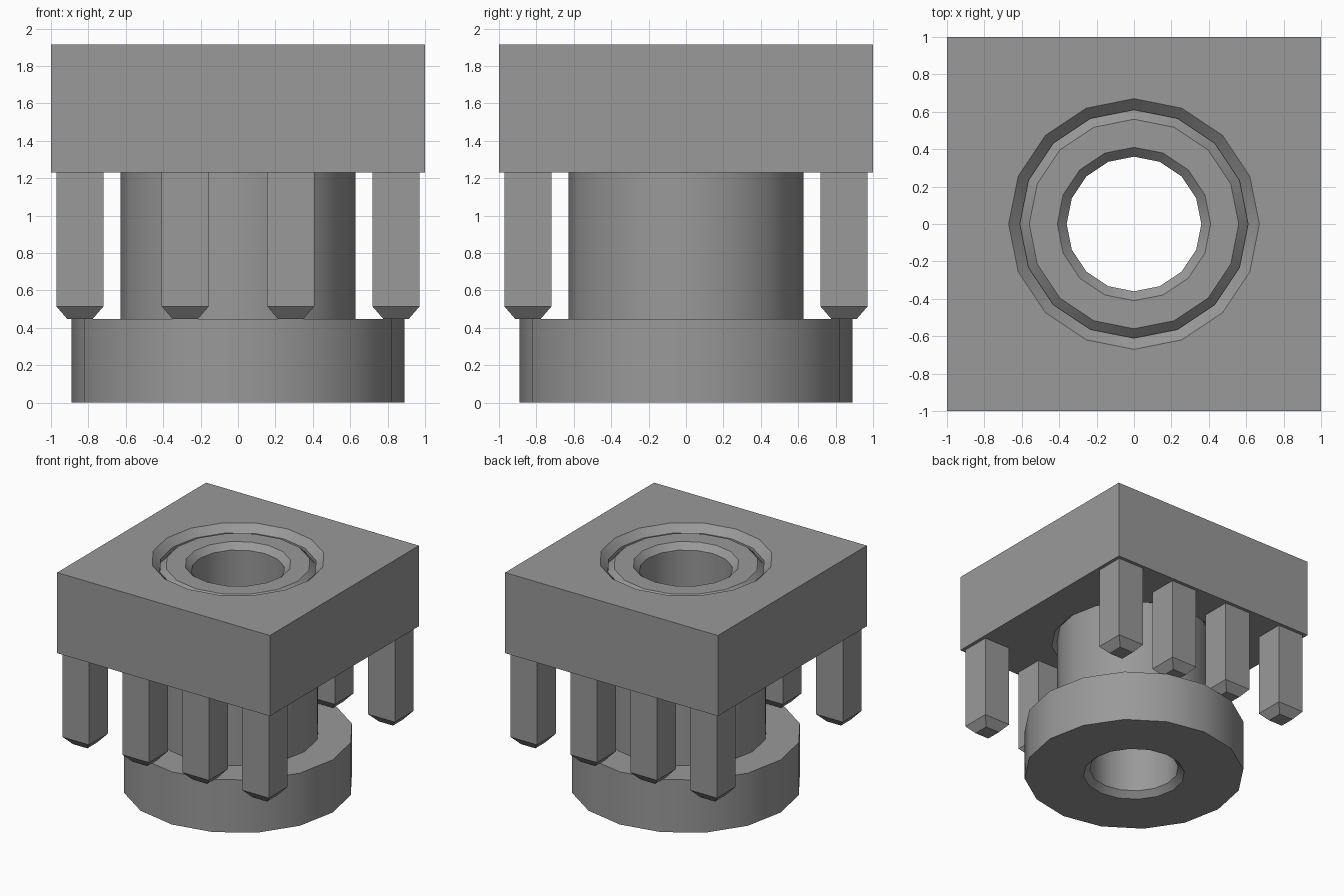
import bpy, bmesh, math

if "Cube" in bpy.data.objects:
    bpy.data.objects.remove(bpy.data.objects["Cube"])

SIDES = 16

grey = bpy.data.materials.new("plain_grey")
grey.use_nodes = True
grey.diffuse_color = (0.32, 0.32, 0.32, 1)
grey.node_tree.nodes["Principled BSDF"].inputs["Base Color"].default_value = (0.32, 0.32, 0.32, 1)


def finish(bm, name):
    bmesh.ops.recalc_face_normals(bm, faces=bm.faces)
    mesh = bpy.data.meshes.new(name)
    bm.to_mesh(mesh)
    bm.free()
    mesh.materials.append(grey)
    obj = bpy.data.objects.new(name, mesh)
    bpy.context.collection.objects.link(obj)
    bpy.ops.object.select_all(action="DESELECT")
    obj.select_set(True)
    bpy.context.view_layer.objects.active = obj
    bpy.ops.object.shade_smooth_by_angle(angle=math.radians(30))
    return obj


def ring(bm, radius, z):
    return [bm.verts.new((radius * math.cos(a), radius * math.sin(a), z))
            for a in (math.tau * i / SIDES for i in range(SIDES))]


def bridge(bm, a, b):
    for i in range(len(a)):
        j = (i + 1) % len(a)
        bm.faces.new((a[i], a[j], b[j], b[i]))


# Flanged bushing: closed profile of (radius, height) turned around z
bm = bmesh.new()
profile = [(0.41, 0), (0.89, 0), (0.89, 0.447), (0.627, 0.447), (0.627, 1.808),
           (0.56, 1.875), (0.41, 1.875), (0.36, 1.825), (0.36, 0.05)]
rings = [ring(bm, r, z) for r, z in profile]
for k, loop in enumerate(rings):
    bridge(bm, loop, rings[(k + 1) % len(rings)])
finish(bm, "flanged_bushing")

# Square block with a chamfered through hole
bm = bmesh.new()
BOTTOM, TOP = 1.23, 1.915
hole = [ring(bm, r, z) for r, z in
        [(0.67, BOTTOM), (0.61, BOTTOM + 0.06), (0.61, TOP - 0.06), (0.67, TOP)]]
for low, high in zip(hole, hole[1:]):
    bridge(bm, low, high)
corners = [(1, 1), (-1, 1), (-1, -1), (1, -1)]
squares = []
for z, loop in ((BOTTOM, hole[0]), (TOP, hole[-1])):
    square = [bm.verts.new((x, y, z)) for x, y in corners]
    squares.append(square)
    edges = [bm.edges.new((square[i], square[(i + 1) % 4])) for i in range(4)]
    edges += [bm.edges.get((loop[i], loop[(i + 1) % SIDES])) for i in range(SIDES)]
    bmesh.ops.triangle_fill(bm, edges=edges, use_beauty=True, normal=(0, 0, 1))
bridge(bm, *squares)
finish(bm, "square_block")

# Two rows of four pins with tapered tips
for side, y in (("front", -0.845), ("back", 0.845)):
    for number, x in enumerate((-0.845, -0.282, 0.282, 0.845), 1):
        bm = bmesh.new()
        loops = [[bm.verts.new((x + h * sx, y + h * sy, z)) for sx, sy in corners]
                 for h, z in ((0.067, 0.447), (0.126, 0.515), (0.126, BOTTOM))]
        for low, high in zip(loops, loops[1:]):
            bridge(bm, low, high)
        bm.faces.new(loops[0])
        bm.faces.new(loops[-1])
        finish(bm, f"{side}_pin_{number}")
